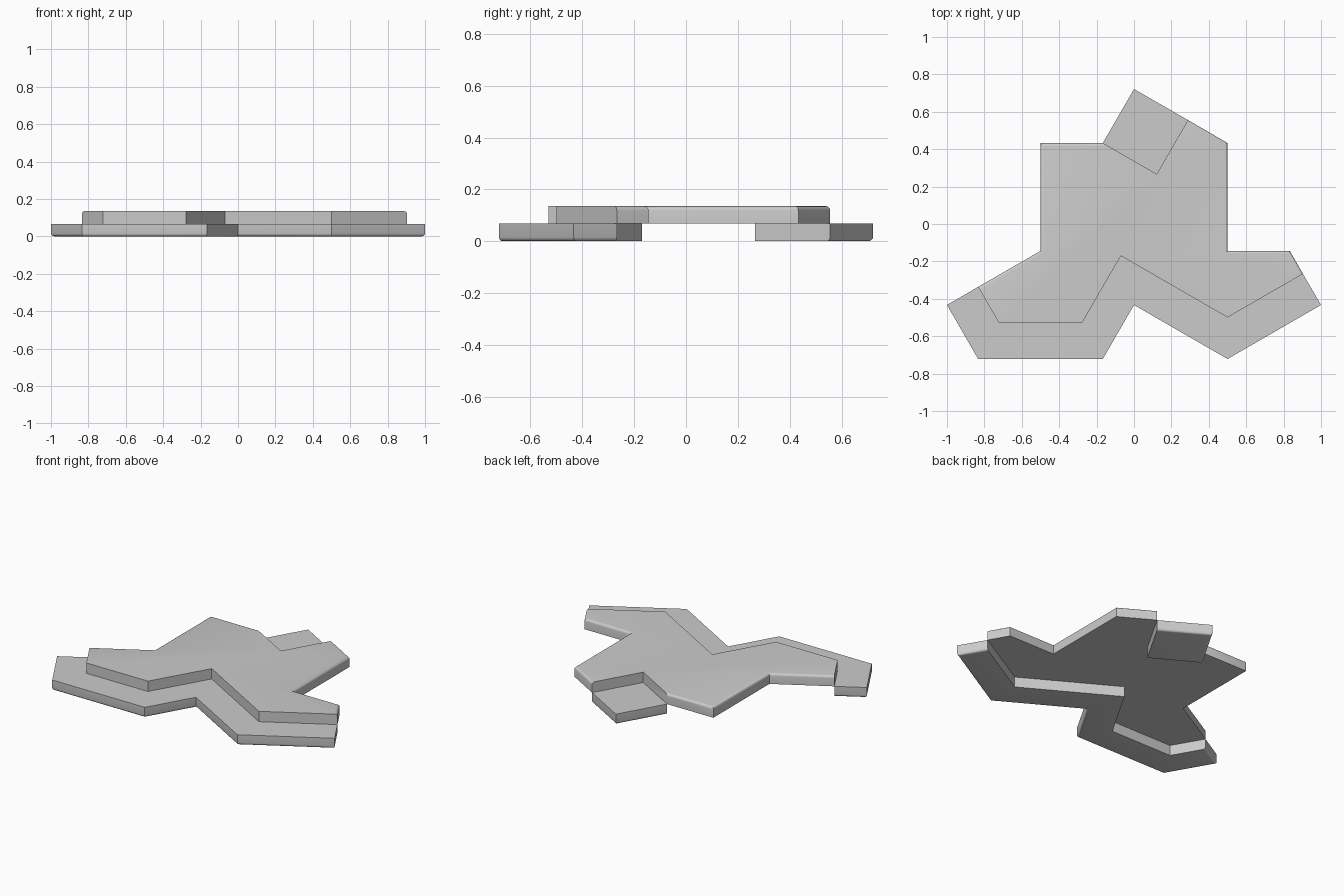
import bpy, bmesh, math

cube = bpy.data.objects.get("Cube")
if cube:
    bpy.data.objects.remove(cube, do_unlink=True)

grey = bpy.data.materials.new("light_grey")
grey.use_nodes = True
colour = (0.6, 0.6, 0.6, 1)
grey.diffuse_color = colour
grey.node_tree.nodes["Principled BSDF"].inputs["Base Color"].default_value = colour

# Plan is laid out on a triangular lattice
UX, UY = 1 / 6, math.sqrt(3) / 12
HALF = 0.0675
ROUND = 0.016

# Cut lines where the tile steps between its two levels
front_cut = [(5.42, -1.85), (3, -3.46), (-0.42, -1.18), (-1.67, -3.67),
             (-4.33, -3.67), (-5, -2.33)]
back_cut = [(-1, 3), (0.73, 1.85), (1.73, 3.85)]

# Outer outline in runs between the cut lines
right_side = [(3, 3), (3, -1), (5, -1)]
front_side = [(-6, -3), (-5, -5), (-1, -5), (0, -3), (3, -5), (6, -3)]
left_side = [(-3, -1), (-3, 3)]


def slab(name, outline, cuts, z0, z1, round_z):
    """Extrude an outline and round its outer rim at round_z, leaving cuts sharp."""
    bm = bmesh.new()
    base = [bm.verts.new((x * UX, y * UY, z0)) for x, y in outline]
    face = bm.faces.new(base)
    top = bmesh.ops.extrude_face_region(bm, geom=[face])["geom"]
    for v in top:
        if isinstance(v, bmesh.types.BMVert):
            v.co.z = z1
    bmesh.ops.recalc_face_normals(bm, faces=bm.faces)
    cut_points = [(x * UX, y * UY) for x, y in cuts]

    def on_cut(v):
        return any(math.dist(v.co.xy, p) < 1e-4 for p in cut_points)

    rim = [e for e in bm.edges
           if all(abs(v.co.z - round_z) < 1e-5 for v in e.verts)
           and not all(on_cut(v) for v in e.verts)]
    bmesh.ops.bevel(bm, geom=rim, offset=ROUND, segments=4, profile=0.5,
                    affect='EDGES', clamp_overlap=False)
    bmesh.ops.recalc_face_normals(bm, faces=bm.faces)
    mesh = bpy.data.meshes.new(name)
    bm.to_mesh(mesh)
    bm.free()
    mesh.materials.append(grey)
    obj = bpy.data.objects.new(name, mesh)
    bpy.context.collection.objects.link(obj)
    bpy.ops.object.select_all(action='DESELECT')
    obj.select_set(True)
    bpy.context.view_layer.objects.active = obj
    bpy.ops.object.shade_smooth_by_angle(angle=math.radians(30))


# Raised main body
slab("upper_body", back_cut + right_side + front_cut + left_side,
     front_cut + back_cut, HALF, 2 * HALF, 2 * HALF)

# Lowered strip along the front
slab("lower_front_strip", front_cut + front_side, front_cut, 0, HALF, 0)

# Lowered square at the back
slab("lower_back_square", back_cut + [(0, 5)], back_cut, 0, HALF, 0)
